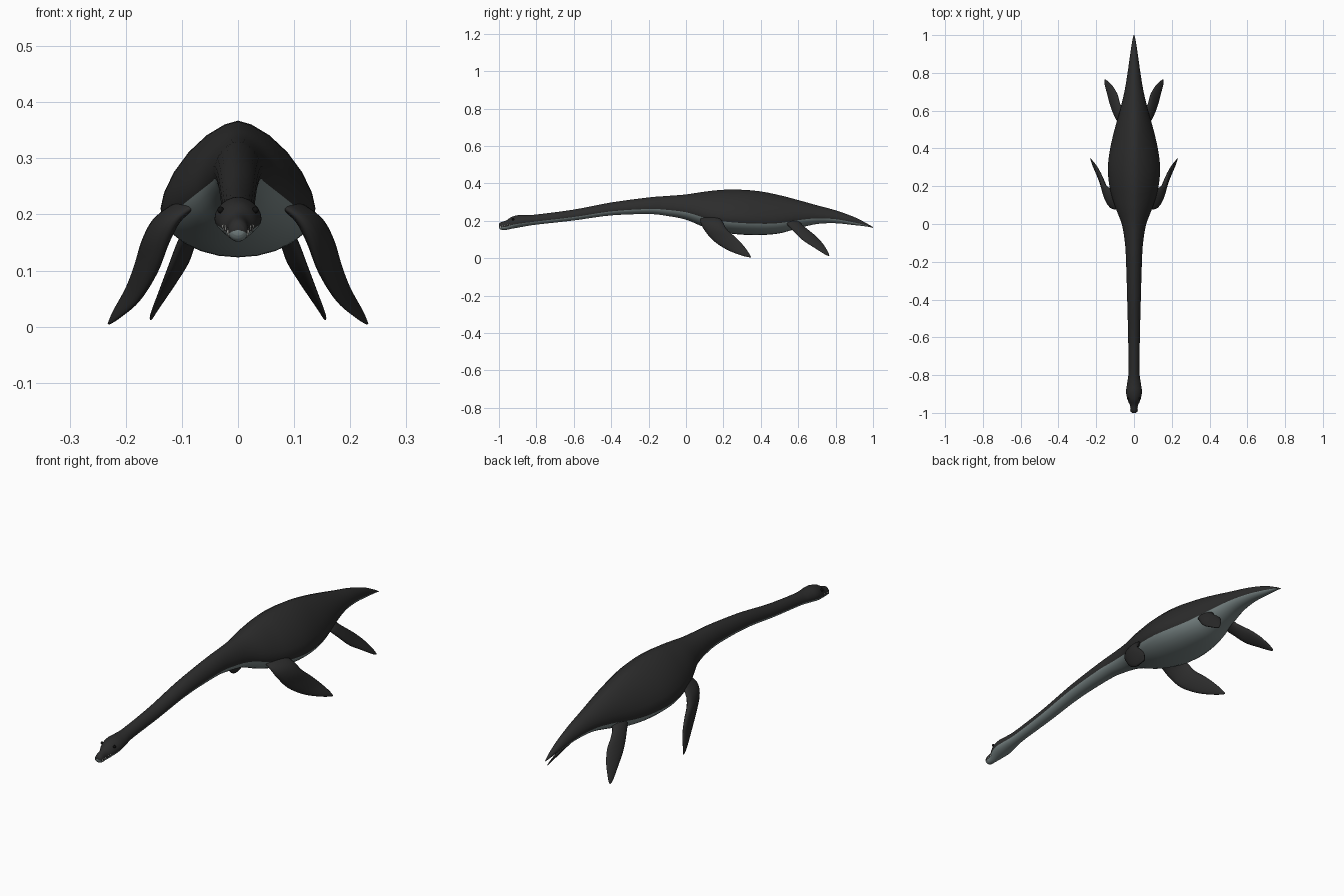
import bpy, bmesh, math
from mathutils import Vector

cube = bpy.data.objects.get("Cube")
if cube:
    bpy.data.objects.remove(cube)


def material(name, colour):
    m = bpy.data.materials.new(name)
    m.use_nodes = True
    m.diffuse_color = (*colour, 1)
    bsdf = m.node_tree.nodes["Principled BSDF"]
    bsdf.inputs["Base Color"].default_value = (*colour, 1)
    bsdf.inputs["Roughness"].default_value = 0.7
    return m


dark = material("dark skin", (0.025, 0.025, 0.025))
pale = material("pale belly", (0.19, 0.235, 0.235))
ivory = material("ivory teeth", (0.7, 0.7, 0.66))
black = material("black eye", (0.005, 0.005, 0.005))


def smooth_rows(rows, steps):
    """Catmull-Rom rows between the key rows."""
    out = []
    for i in range(len(rows) - 1):
        a, b, c, d = (rows[max(0, min(len(rows) - 1, i + k))] for k in (-1, 0, 1, 2))
        for s in range(steps):
            t = s / steps
            out.append([q + t / 2 * (r - p + t * (2 * p - 5 * q + 4 * r - s2
                        + t * (3 * (q - r) + s2 - p)))
                        for p, q, r, s2 in zip(a, b, c, d)])
    return out + [list(rows[-1])]


def finish(name, bm, mats, mirror=False):
    bmesh.ops.recalc_face_normals(bm, faces=bm.faces)
    for f in bm.faces:
        f.smooth = True
    me = bpy.data.meshes.new(name)
    bm.to_mesh(me)
    bm.free()
    for m in mats:
        me.materials.append(m)
    ob = bpy.data.objects.new(name, me)
    bpy.context.collection.objects.link(ob)
    if mirror:
        ob.modifiers.new("mirror", 'MIRROR').use_axis[0] = True
    return ob


def loft(name, rings, mats, slot_rule=lambda j: 0, mirror=False):
    bm = bmesh.new()
    loops = [[bm.verts.new(p) for p in ring] for ring in rings]
    n = len(loops[0])
    for a, b in zip(loops, loops[1:]):
        for j in range(n):
            k = (j + 1) % n
            bm.faces.new((a[j], a[k], b[k], b[j])).material_index = slot_rule(j)
    for end in (loops[0], loops[-1]):
        mid = bm.verts.new(sum((v.co for v in end), Vector()) / n)
        for j in range(n):
            bm.faces.new((end[j], end[(j + 1) % n], mid)).material_index = slot_rule(j)
    return finish(name, bm, mats, mirror)


# Body from snout to tail: y, half width, top, bottom
profile = [
    (-1.0, .011, .183, .163), (-.99, .018, .192, .153), (-.96, .021, .203, .152),
    (-.93, .034, .222, .158), (-.89, .042, .231, .165), (-.84, .036, .231, .174),
    (-.78, .029, .236, .182), (-.6, .031, .26, .202), (-.4, .036, .298, .229),
    (-.2, .042, .325, .236), (-.1, .048, .333, .226), (0, .065, .341, .206),
    (.1, .103, .356, .165), (.2, .13, .366, .138), (.3, .138, .366, .126),
    (.4, .126, .357, .124), (.5, .103, .337, .133), (.6, .075, .311, .16),
    (.7, .051, .283, .183), (.8, .034, .256, .187), (.9, .02, .22, .177),
    (.97, .009, .184, .169), (1.0, .002, .166, .162)]
SEGMENTS = 24


def body_ring(y, w, top, bottom):
    bulk = min(1, w / .12)
    mid = bottom + (top - bottom) * (.45 - .1 * bulk)
    peak = 2 / (2 - .45 * bulk)
    ring = []
    for j in range(SEGMENTS):
        c = math.cos(math.tau * j / SEGMENTS)
        s = math.sin(math.tau * j / SEGMENTS)
        if s > 0:
            x, z = abs(c) ** peak, s ** peak * (top - mid)
        else:
            x, z = abs(c), s * (mid - bottom)
        ring.append((math.copysign(x, c) * w, y, mid + z))
    return ring


# The underside is pale, the back dark
def belly(j):
    return int(SEGMENTS / 2 < j < SEGMENTS - 1)


loft("body", [body_ring(*r) for r in smooth_rows(profile, 5)], [dark, pale], belly)


# Flippers: leading y, z, trailing y, z, half thickness, inward shift
def flipper(name, rows, anchor, slope_y, slope_z):
    normal = Vector((1, -slope_y, -slope_z)).normalized()
    ax, ay, az = anchor

    def point(y, z, shift):
        return Vector((ax + slope_y * (y - ay) + slope_z * (z - az) - shift, y, z))

    rings = []
    for ly, lz, ty, tz, thick, shift in smooth_rows(rows, 5):
        lead, trail = point(ly, lz, shift), point(ty, tz, shift)
        ring = []
        for j in range(16):
            a = math.tau * j / 16
            ring.append(lead.lerp(trail, (1 - math.cos(a)) / 2)
                        + normal * math.sin(a) * thick)
        rings.append(ring)
    loft(name, rings, [dark], mirror=True)


flipper("front_flippers", [
    (.08, .225, .17, .235, .014, .05), (.077, .195, .195, .195, .018, .01),
    (.095, .155, .218, .155, .018, 0), (.145, .095, .265, .112, .014, .006),
    (.22, .045, .305, .07, .009, .008), (.3, .014, .335, .03, .005, .002),
    (.343, .004, .348, .007, .002, 0)], (.13, .12, .18), .29, -.2)

flipper("rear_flippers", [
    (.54, .22, .6, .22, .011, .03), (.535, .19, .615, .185, .014, .01),
    (.57, .15, .645, .158, .013, .006), (.62, .1, .69, .122, .012, .008),
    (.68, .06, .73, .08, .008, .004), (.74, .022, .757, .038, .004, 0),
    (.762, .012, .766, .016, .002, 0)], (.08, .57, .19), -.25, -.7)

# Teeth along the jaw line
bm = bmesh.new()
for i in range(6):
    before = set(bm.verts)
    bmesh.ops.create_cone(bm, segments=6, radius1=.0005, radius2=.0028, depth=.014,
                          cap_ends=True)
    x = .0175 + .004 * max(0, i - 3)
    bmesh.ops.translate(bm, vec=(x, -.99 + .009 * i, .165 + .002 * i),
                        verts=[v for v in bm.verts if v not in before])
finish("teeth", bm, [ivory], mirror=True)

# Eyes
bm = bmesh.new()
bmesh.ops.create_uvsphere(bm, u_segments=12, v_segments=8, radius=.006)
bmesh.ops.translate(bm, vec=(.031, -.924, .208), verts=bm.verts)
finish("eyes", bm, [black], mirror=True)
